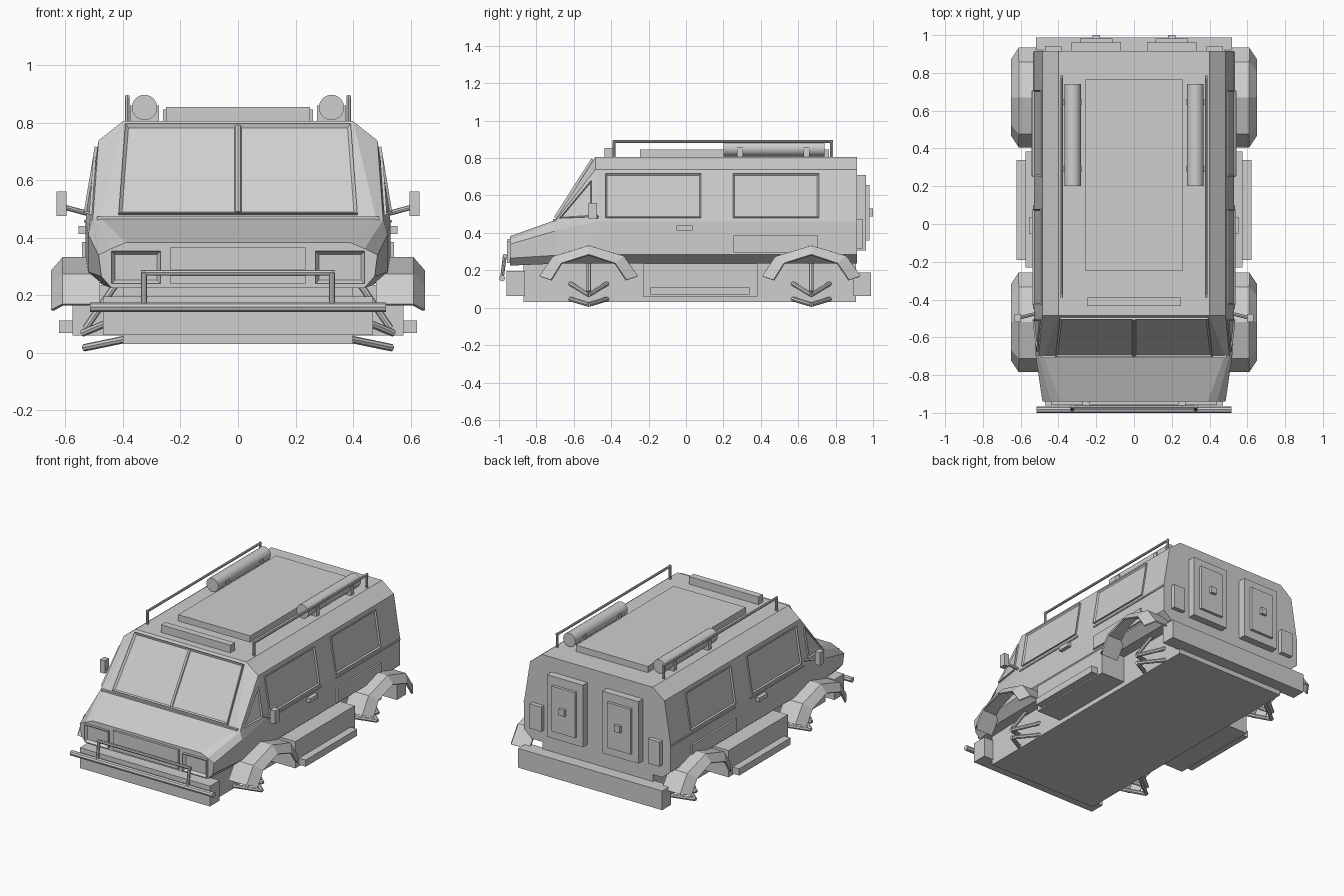
import bpy, bmesh, math
from mathutils import Vector

cube = bpy.data.objects.get("Cube")
if cube:
    bpy.data.objects.remove(cube, do_unlink=True)

# One plain material
grey = bpy.data.materials.new("plain grey")
grey.use_nodes = True
grey.diffuse_color = (0.62, 0.62, 0.62, 1)
grey.node_tree.nodes["Principled BSDF"].inputs["Base Color"].default_value = (0.62, 0.62, 0.62, 1)


def finish(name, bm, mirror=False, recalc=True):
    if recalc:
        bmesh.ops.recalc_face_normals(bm, faces=bm.faces[:])
    me = bpy.data.meshes.new(name)
    bm.to_mesh(me)
    bm.free()
    me.materials.append(grey)
    ob = bpy.data.objects.new(name, me)
    bpy.context.collection.objects.link(ob)
    if mirror:
        ob.modifiers.new("mirror", 'MIRROR')
    return ob


def box(name, x, y, z, mirror=False):
    """Box from (min, max) ranges on each axis."""
    bm = bmesh.new()
    bmesh.ops.create_cube(bm, size=1)
    for v in bm.verts:
        v.co = [r[0] + (c + 0.5) * (r[1] - r[0]) for c, r in zip(v.co, (x, y, z))]
    return finish(name, bm, mirror)


def rods(name, segments, radius, mirror=False, sides=8):
    """Straight round bars between pairs of points."""
    bm = bmesh.new()
    for a, b in segments:
        a, b = Vector(a), Vector(b)
        d = b - a
        new = bmesh.ops.create_cone(bm, cap_ends=True, segments=sides, radius1=radius,
                                    radius2=radius, depth=d.length)["verts"]
        turn = d.to_track_quat('Z', 'Y').to_matrix()
        for v in new:
            v.co = turn @ v.co + (a + b) / 2
    return finish(name, bm, mirror)


def framed(name, points, out, border, mirror=True):
    """Raised frame around a sunken pane."""
    bm = bmesh.new()
    face = bm.faces.new([bm.verts.new(p) for p in points])
    face.normal_update()
    if face.normal.dot(face.calc_center_median() - Vector((0, 0, 0.4))) < 0:
        face.normal_flip()
    n = face.normal.copy()
    ext = bmesh.ops.extrude_face_region(bm, geom=[face])["geom"]
    bmesh.ops.translate(bm, verts=[g for g in ext if isinstance(g, bmesh.types.BMVert)], vec=n * out)
    front = [g for g in ext if isinstance(g, bmesh.types.BMFace)]
    if face.is_valid:
        bm.faces.remove(face)
    bm.normal_update()
    bmesh.ops.inset_individual(bm, faces=front, thickness=border, depth=-out * 0.8)
    return finish(name, bm, mirror)


# Body shell: lofted half rings (floor, sill, belt, shoulder, roof edge)
cabin = [(.47, .235), (.53, .285), (.53, .46), (.485, .738), (.40, .805)]
stations = [
    (.915, cabin),
    (-.485, cabin),
    (-.70, [(.47, .235), (.52, .28), (.52, .41), (.505, .462), (.48, .468)]),
    (-.94, [(.44, .225), (.475, .265), (.485, .34), (.44, .362), (.39, .383)]),
]
bm = bmesh.new()
rings = []
for y, half in stations:
    loop = half + [(-x, z) for x, z in reversed(half)]
    rings.append([bm.verts.new((x, y, z)) for x, z in loop])
for a, b in zip(rings, rings[1:]):
    for i in range(len(a)):
        j = (i + 1) % len(a)
        bm.faces.new((a[i], a[j], b[j], b[i]))
bm.faces.new(rings[0])
bm.faces.new(rings[-1])
finish("body_shell", bm)

# Windscreen with centre pillar, and the cowl strip below it


def screen(x, z):
    return (x, -.70 + (z - .468) * .638, z)


framed("windscreen", [screen(-.415, .478), screen(.415, .478), screen(.392, .79), screen(-.392, .79)],
       .014, .016, False)
rods("windscreen_pillar", [(screen(0, .485), screen(0, .785))], .013)
box("cowl_strip", (-.49, .49), (-.71, -.69), (.458, .474))

# Side windows, quarter windows and belt trims


def side(y, z):
    return (.53 - (z - .46) * .162, y, z)


for name, y0, y1 in (("front_side_window", -.43, .08), ("rear_side_window", .25, .71)):
    framed(name, [side(y0, .48), side(y1, .48), side(y1, .715), side(y0, .715)], .01, .012)
framed("quarter_window", [(.508, -.675, .478), (.527, -.505, .485), (.494, -.505, .68)], .01, .012)
for name, y0, y1 in (("front_belt_trim", -.45, .10), ("rear_belt_trim", .25, .91)):
    box(name, (.52, .536), (y0, y1), (.452, .462), True)
box("door_handle", (.52, .555), (-.05, .035), (.413, .44), True)
box("side_panel", (.50, .542), (.255, .705), (.295, .385), True)

# Mirrors
box("mirror", (.597, .632), (-.52, -.477), (.475, .56), True)
rods("mirror_arm", [((.50, -.47, .478), (.60, -.495, .505))], .009, True)

# Nose: headlights and grille
framed("headlight", [(x, -.935, z) for x, z in ((.27, .24), (.44, .24), (.44, .353), (.27, .353))],
       .022, .018)
box("grille", (-.235, .235), (-.955, -.90), (.24, .366))

# Bumpers and front guard
box("front_bumper", (-.47, .47), (-.96, -.86), (.062, .195))
box("rear_bumper", (-.52, .52), (.895, .988), (.062, .187))
rods("bumper_bar", [((-.515, -.983, .158), (.515, -.983, .158))], .017)
rods("guard_hoop", [((-.337, -.968, .278), (.337, -.968, .278)),
                    ((-.327, -.985, .15), (-.327, -.968, .283)),
                    ((.327, -.985, .15), (.327, -.968, .283))], .01)

# Chassis, side tanks and steps
box("chassis", (-.40, .40), (-.87, .91), (.03, .24))
box("side_tank", (.39, .575), (-.23, .383), (.06, .235), True)
box("side_step", (.56, .622), (-.19, .34), (.068, .112), True)

# Wheel arches and suspension
outer = [(-.26, .167), (-.19, .27), (0, .328), (.185, .273), (.26, .167)]
lip = [(-.20, .147), (-.145, .236), (0, .282), (.14, .236), (.20, .147)]
for end, yc in (("front", -.52), ("rear", .67)):
    bm = bmesh.new()
    rows = [[bm.verts.new((x, yc + y, z)) for y, z in prof]
            for x, prof in ((.48, outer), (.608, outer), (.647, lip))]
    for a, b in zip(rows, rows[1:]):
        for i in range(len(a) - 1):
            bm.faces.new((a[i], a[i + 1], b[i + 1], b[i]))
    arch = finish(end + "_wheel_arch", bm, True)
    solid = arch.modifiers.new("thickness", 'SOLIDIFY')
    solid.thickness = .01
    solid.offset = 0
    arms = []
    for s in (-1, 1):
        arms.append(((.39, yc + s * .10, .047), (.535, yc, .017)))
        arms.append(((.39, yc + s * .10, .13), (.54, yc, .068)))
    rods(end + "_suspension_arms", arms, .013, True)
    rods(end + "_strut", [((.42, yc, .245), (.53, yc, .085))], .012, True)

# Roof: pack, light bar, rails and storage tubes
box("roof_pack", (-.26, .26), (-.245, .765), (.80, .846))
box("roof_light_bar", (-.25, .25), (-.435, -.39), (.80, .855))
rods("roof_rail", [((.385, -.39, .888), (.385, .785, .888)),
                   ((.385, -.384, .79), (.385, -.384, .895)),
                   ((.385, .779, .79), (.385, .779, .895))], .008, True)
tube = rods("roof_tube", [((.325, .20, .853), (.325, .74, .853))], .044, True, 20)
for poly in tube.data.polygons:
    poly.use_smooth = len(poly.vertices) == 4
for name, y in (("front_tube_bracket", .29), ("rear_tube_bracket", .645)):
    box(name, (.274, .376), (y - .016, y + .016), (.80, .86), True)

# Rear doors: stacked plates, latch and tail lights
box("rear_door_plate", (.07, .33), (.90, .963), (.305, .71), True)
box("rear_door_panel", (.115, .285), (.95, .981), (.36, .655), True)
box("rear_door_latch", (.18, .22), (.97, 1.0), (.488, .53), True)
box("tail_light", (.385, .47), (.90, .943), (.315, .475), True)
